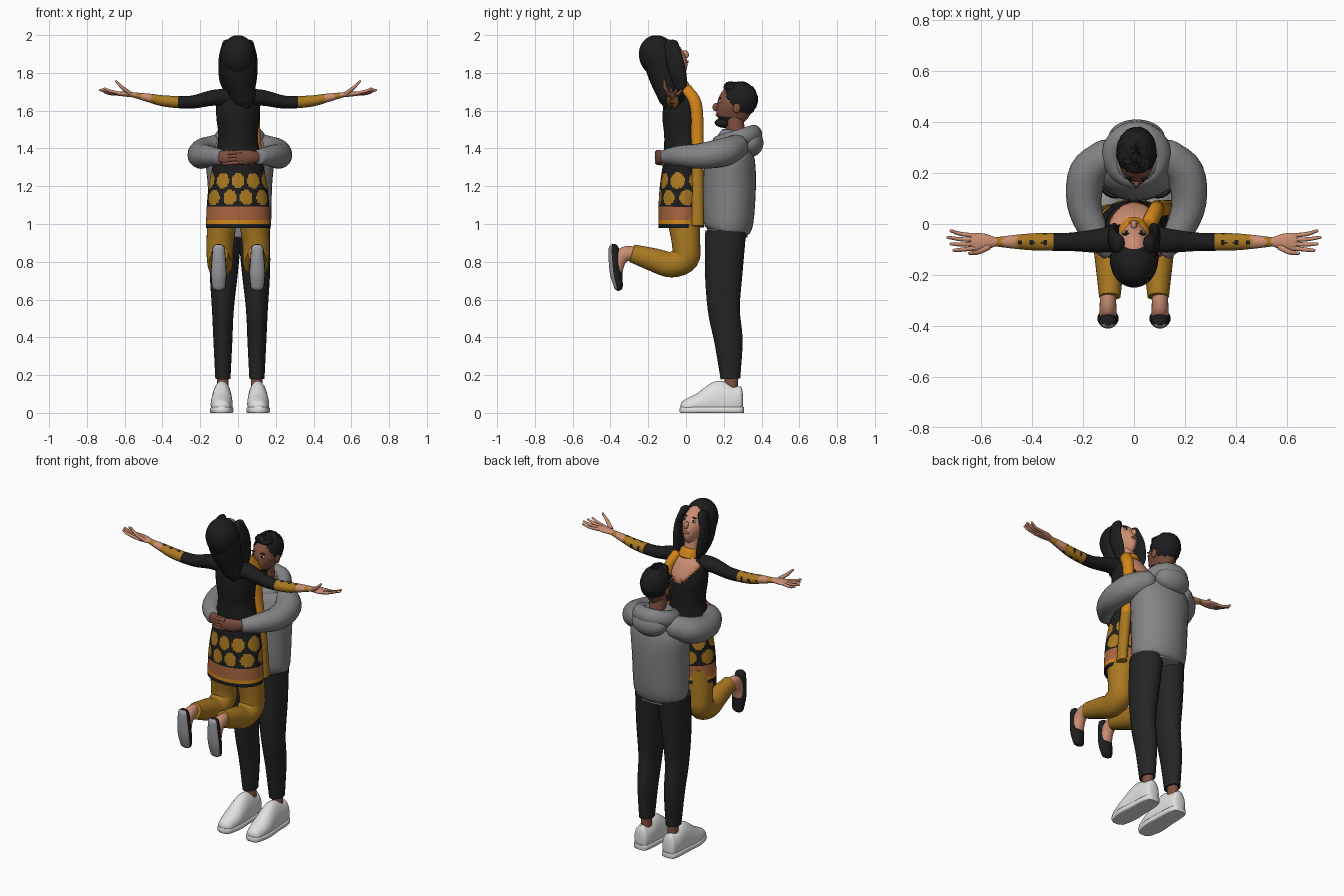
import bpy, bmesh, math, random
from mathutils import Matrix, Vector

random.seed(4)
if "Cube" in bpy.data.objects:
    bpy.data.objects.remove(bpy.data.objects["Cube"])


def colour(name, *rgb):
    m = bpy.data.materials.new(name)
    m.use_nodes = True
    m.diffuse_color = (*rgb, 1)
    bsdf = m.node_tree.nodes["Principled BSDF"]
    bsdf.inputs["Base Color"].default_value = (*rgb, 1)
    bsdf.inputs["Roughness"].default_value = .8
    return m


black = colour("soft black", .012, .012, .012)
charcoal = colour("charcoal cloth", .018, .018, .019)
grey = colour("hoodie grey", .23, .23, .24)
gold = colour("gold cloth", .4, .19, .015)
orange = colour("bright orange", .65, .24, .01)
rust = colour("rust", .4, .13, .05)
fair = colour("fair skin", .6, .27, .17)
brown = colour("brown skin", .22, .08, .05)
white = colour("shoe white", .75, .75, .74)
sole_grey = colour("sole grey", .33, .33, .36)


def finish(bm, name, mats, rule=None, matrix=None):
    """Colour the faces by rule, transform, and link as a smooth object."""
    bmesh.ops.recalc_face_normals(bm, faces=bm.faces)
    bm.normal_update()
    if rule:
        for f in bm.faces:
            f.material_index = rule(f.calc_center_median(), f.normal)
    if matrix:
        bm.transform(matrix)
    mesh = bpy.data.meshes.new(name)
    bm.to_mesh(mesh)
    bm.free()
    for m in mats:
        mesh.materials.append(m)
    ob = bpy.data.objects.new(name, mesh)
    bpy.context.collection.objects.link(ob)
    bpy.ops.object.select_all(action='DESELECT')
    ob.select_set(True)
    bpy.context.view_layer.objects.active = ob
    bpy.ops.object.shade_smooth_by_angle(angle=math.radians(50))
    return ob


def spline(rings, steps):
    """Smooth curve through rings of (x, y, z, half width, half depth)."""
    pts = [Vector(r) for r in rings]
    pts = [pts[0] * 2 - pts[1]] + pts + [pts[-1] * 2 - pts[-2]]
    out = []
    for p, q, r, s in zip(pts, pts[1:], pts[2:], pts[3:]):
        for k in range(steps):
            t = k / steps
            out.append((q * 2 + (r - p) * t + (p * 2 - q * 5 + r * 4 - s) * t * t
                        + (q * 3 - p - r * 3 + s) * t ** 3) / 2)
    return out + [pts[-2]]


def loft(name, mats, rings, ref="X", n=20, steps=4, dome=(0, 0), rule=None, clamp=None):
    """Skin of ellipses along a path; width follows the ref axis."""
    axis = Vector([float(ref == c) for c in "XYZ"])
    path = spline(rings, steps)
    frames = []
    for i, p in enumerate(path):
        d = (path[min(i + 1, len(path) - 1)] - path[max(i - 1, 0)]).to_3d().normalized()
        frames.append((p.to_3d(), d, p[3], p[4]))
    # rounded ends
    for end, sign in ((0, -1), (-1, 1)):
        c, d, a, b = frames[end]
        for deg in (30, 60, 80) if dome[end] else ():
            t = math.radians(deg)
            ring = (c + d * sign * dome[end] * min(a, b) * math.sin(t), d, a * math.cos(t), b * math.cos(t))
            frames.insert(len(frames) if end else 0, ring)
    bm = bmesh.new()
    loops = []
    for c, d, a, b in frames:
        side = (axis - d * axis.dot(d)).normalized()
        up = d.cross(side)
        turns = [math.tau * k / n for k in range(n)]
        loops.append([bm.verts.new(c + side * a * math.cos(t) + up * b * math.sin(t)) for t in turns])
    for lo, hi in zip(loops, loops[1:]):
        for k in range(n):
            bm.faces.new((lo[k], lo[k - 1], hi[k - 1], hi[k]))
    bm.faces.new(loops[0])
    bm.faces.new(loops[-1])
    if clamp:
        for v in bm.verts:
            v.co.z = min(max(v.co.z, clamp[0]), clamp[1])
    return finish(bm, name, mats, rule)


def ball(name, mats, loc, size, matrix=None, rule=None, shape=None):
    bm = bmesh.new()
    bmesh.ops.create_uvsphere(bm, u_segments=36, v_segments=28, radius=1)
    bm.transform(Matrix.Translation(loc) @ Matrix.Diagonal((*size, 1)))
    for v in bm.verts if shape else ():
        shape(v)
    return finish(bm, name, mats, rule, matrix)


def jaw(v):
    if v.co.z < 0:
        v.co.x *= 1 + v.co.z * 3.5
        v.co.y += -v.co.z * .15


def curls(v):
    v.co *= 1 + random.uniform(-.03, .03)


def head(who, matrix, skin, lips, rule=None):
    """Face looking along local +y."""
    ball(who + "_head", [skin, black], (0, 0, 0), (.07, .095, .115), matrix, rule, jaw)
    ball(who + "_nose", [skin], (0, .1, -.015), (.012, .018, .022), matrix)
    ball(who + "_lips", [lips], (0, .091, -.055), (.022, .009, .008), matrix)
    for s, side in ((1, "a"), (-1, "b")):
        ball(f"{who}_eye_{side}", [white, black], (s * .03, .08, .015), (.014, .009, .007), matrix,
             lambda c, n, s=s: int(abs(c.x - s * .03) < .006))
        ball(f"{who}_brow_{side}", [black], (s * .03, .083, .035), (.018, .006, .004), matrix)
        ball(f"{who}_ear_{side}", [skin], (s * .07, -.01, -.01), (.01, .02, .028), matrix)


def pose(loc, tilt, turn=0):
    return Matrix.Translation(loc) @ Matrix.Rotation(turn, 4, 'Z') @ Matrix.Rotation(math.radians(tilt), 4, 'X')


MID = .01  # the standing man is slightly off centre
SIDES = ((1, "left"), (-1, "right"))

# --- standing man: torso, hood and head
loft("hoodie_body", [grey], [(MID, .22, .95, .15, .1), (MID, .225, 1, .165, .13), (MID, .23, 1.2, .17, .14),
     (MID, .235, 1.35, .18, .13), (MID, .25, 1.43, .14, .1), (MID, .26, 1.49, .07, .07)], n=32, dome=(.1, .1))
loft("hoodie_waistband", [grey], [(MID, .22, .93, .15, .105), (MID, .22, .98, .153, .108)], n=32, dome=(.1, .1))
bpy.ops.mesh.primitive_torus_add(major_radius=.095, minor_radius=.042, major_segments=36, minor_segments=14,
                                 location=(MID, .27, 1.45), rotation=(.3, 0, 0))
hood = bpy.context.object
hood.name = "hood_collar"
hood.scale = (1, 1, 1.15)
hood.data.materials.append(grey)
bpy.ops.object.shade_smooth_by_angle()
ball("hood_back", [grey], (MID, .34, 1.43), (.11, .07, .075))
loft("man_neck", [brown], [(MID, .27, 1.42, .05, .05), (MID, .25, 1.6, .045, .05)])
man = pose((MID, .26, 1.625), 5, math.pi)
head("man", man, brown, rust, lambda c, n: int(c.y > -.03 and c.z < -.06 - max(0, c.y - .07) * .5))
ball("man_beard", [black], (0, .055, -.096), (.04, .045, .025), man)
ball("man_hair", [black], (0, -.02, .035), (.078, .097, .095), man, shape=curls)
ball("man_hair_front", [black], (0, .03, .095), (.055, .04, .03), man, shape=curls)

# --- standing man: limbs
for s, side in SIDES:
    def m(x):
        return MID + s * x
    loft(side + "_trouser", [charcoal], [(m(.09), .235, .18, .04, .052), (m(.09), .225, .38, .05, .075),
         (m(.09), .2, .55, .058, .085), (m(.085), .2, .75, .075, .1), (m(.075), .21, .96, .085, .108)], n=24)
    loft(side + "_ankle", [brown], [(m(.09), .24, .08, .03, .035), (m(.09), .24, .2, .03, .035)])
    shoe = [(m(.095), .29, .06, .042, .08), (m(.095), .25, .06, .05, .085), (m(.095), .17, .06, .053, .11),
            (m(.097), .07, .045, .058, .06), (m(.097), 0, .03, .045, .04)]
    loft(side + "_trainer", [white], shoe, n=28, dome=(.3, .7), clamp=(.01, 1))
    loft(side + "_trainer_sole", [white], [(x, y, .015, a * 1.08, .05) for x, y, z, a, b in shoe],
         n=28, dome=(.4, .7), clamp=(0, .03))
    loft(side + "_hoodie_sleeve", [grey], [(m(.12), .27, 1.41, .065, .065), (m(.19), .2, 1.38, .075, .075),
         (m(.205), .08, 1.36, .068, .068), (m(.165), -.03, 1.36, .056, .056), (m(.1), -.11, 1.355, .04, .04)],
         ref="Z", dome=(.8, .2))
    front = -.145 - .007 * s
    loft(side + "_holding_palm", [brown], [(s * .11, -.1, 1.355, .027, .02), (s * .06, -.135, 1.355, .036, .016),
         (0, front, 1.355, .036, .014)], ref="Z", dome=(0, 1))
    for i in range(4):
        z = 1.382 - .018 * i
        loft(f"{side}_holding_finger_{i}", [brown], [(s * .02, front, z, .01, .01), (-s * .03, front, z - .005, .01, .01),
             (-s * .075, front + .02, z - .01, .008, .008)], ref="Z", n=10, dome=(0, 1))

# --- lifted woman: tunic
def tunic_rule(c, n):
    if 1 < c.z < 1.09:
        return 3 if c.z < 1.02 else 2
    u = math.atan2(c.x, -c.y - .02) * 9 / math.tau
    for z, r, shift in ((1.23, .042, 0), (1.14, .04, .5)):
        du = (u + shift + .5) % 1 - .5
        if math.hypot(du * .105, c.z - z) < r:
            return 1
    return 0


def neck_rule(c, n):
    depth = c.z - 1.58 - 10 * c.x ** 2
    return 0 if c.y < 0 or depth < 0 else 1 if depth < .02 else 2


loft("tunic_skirt", [black, gold, rust, orange], [(0, -.025, .98, .17, .12), (0, -.025, 1.1, .165, .12),
     (0, -.02, 1.2, .155, .118), (0, -.015, 1.31, .135, .108)], n=120, steps=12, rule=tunic_rule)
loft("tunic_bodice", [black, rust, fair], [(0, -.015, 1.3, .136, .109), (0, -.015, 1.45, .105, .1),
     (0, -.02, 1.57, .115, .105), (0, -.035, 1.66, .11, .085), (0, -.05, 1.71, .06, .055)],
     n=64, steps=8, dome=(0, .2), rule=neck_rule)
loft("shawl", [orange, gold], [(.06, .0, 1.71, .035, .03), (.085, .05, 1.63, .035, .03), (.09, .06, 1.45, .033, .03),
     (.115, .06, 1.25, .033, .03), (.14, .06, .99, .035, .025)], ref="Y", dome=(.5, .1),
     rule=lambda c, n: int(c.z < 1.3))
loft("woman_neck", [fair], [(0, -.04, 1.66, .045, .045), (0, -.07, 1.82, .04, .045)])
loft("neck_scarf", [orange], [(0, -.035, 1.7, .065, .065), (0, -.045, 1.74, .055, .056)], dome=(.3, .2))

# --- lifted woman: head and hair
lady = pose((0, -.1, 1.87), 25)
head("woman", lady, fair, rust)
ball("woman_hair", [black], (0, -.035, .035), (.093, .1, .115), lady)
loft("woman_hair_fall", [black], [(0, -.145, 1.88, .095, .085), (.005, -.125, 1.79, .092, .075),
     (.02, -.1, 1.71, .075, .065), (.035, -.09, 1.65, .06, .05), (.04, -.09, 1.62, .035, .03)],
     n=28, dome=(0, .6))
for s, side in SIDES:
    loft(side + "_hair_lock", [black], [(s * .06, -.08, 1.95, .025, .04), (s * .085, -.06, 1.87, .018, .045),
         (s * .08, -.035, 1.77, .02, .04), (s * .07, -.02, 1.68 + .02 * (1 - s), .012, .02)], dome=(1, 1))

# --- lifted woman: limbs
def sleeve_rule(c, n):
    x = abs(c.x)
    patch = math.sin(x * 130) + math.sin(c.y * 150) > 1.1
    return (0 if x < .32 or (x < .46 and patch) else 1 if x < .46 or .515 < x < .54 else 2)


for s, side in SIDES:
    loft(side + "_outstretched_arm", [black, gold, fair], [(s * .05, -.05, 1.665, .055, .05),
         (s * .13, -.065, 1.668, .048, .042), (s * .25, -.07, 1.645, .036, .034), (s * .38, -.07, 1.65, .034, .03),
         (s * .46, -.07, 1.665, .028, .024), (s * .55, -.07, 1.683, .017, .014)],
         ref="Y", n=32, steps=10, rule=sleeve_rule)
    loft(side + "_open_palm", [fair], [(s * .54, -.07, 1.682, .017, .013), (s * .59, -.07, 1.688, .033, .014),
         (s * .635, -.07, 1.69, .035, .011)], ref="Y", dome=(0, .8))
    for i in range(4):
        y = .024 - .016 * i
        tip = .73 - .012 * abs(i - 1)
        loft(f"{side}_open_finger_{i}", [fair], [(s * .62, y - .07, 1.69, .009, .009),
             (s * .68, y * 1.3 - .07, 1.69 + .005 * i, .008, .008),
             (s * tip, y * 1.6 - .065, 1.705 + .004 * i, .006, .006)], ref="Y", n=10, dome=(0, 1))
    loft(side + "_open_thumb", [fair], [(s * .57, -.09, 1.69, .012, .012), (s * .61, -.11, 1.72, .01, .01),
         (s * .645, -.115, 1.755, .006, .006)], ref="Y", n=10, dome=(0, 1))
    x = s * .095
    loft(side + "_gold_leg", [gold], [(s * .08, -.015, 1.05, .08, .09), (x, 0, .9, .072, .075),
         (x, -.005, .82, .07, .075), (x, -.08, .785, .065, .068), (x, -.17, .81, .055, .062),
         (x, -.285, .845, .042, .048)], n=28, dome=(0, .1))
    s_x = s * .102
    loft(side + "_bare_foot", [fair], [(s_x, -.26, .845, .03, .036), (s_x, -.325, .84, .033, .04),
         (s_x, -.355, .8, .034, .035), (s_x, -.36, .73, .034, .02)], dome=(0, 1))
    loft(side + "_slipper", [black, sole_grey], [(s_x, -.383, .87, .033, .027), (s_x, -.378, .82, .037, .032),
         (s_x, -.37, .74, .042, .033), (s_x, -.358, .67, .036, .024)], n=28, dome=(.9, 1),
         rule=lambda c, n: int(n.y < -.45))
